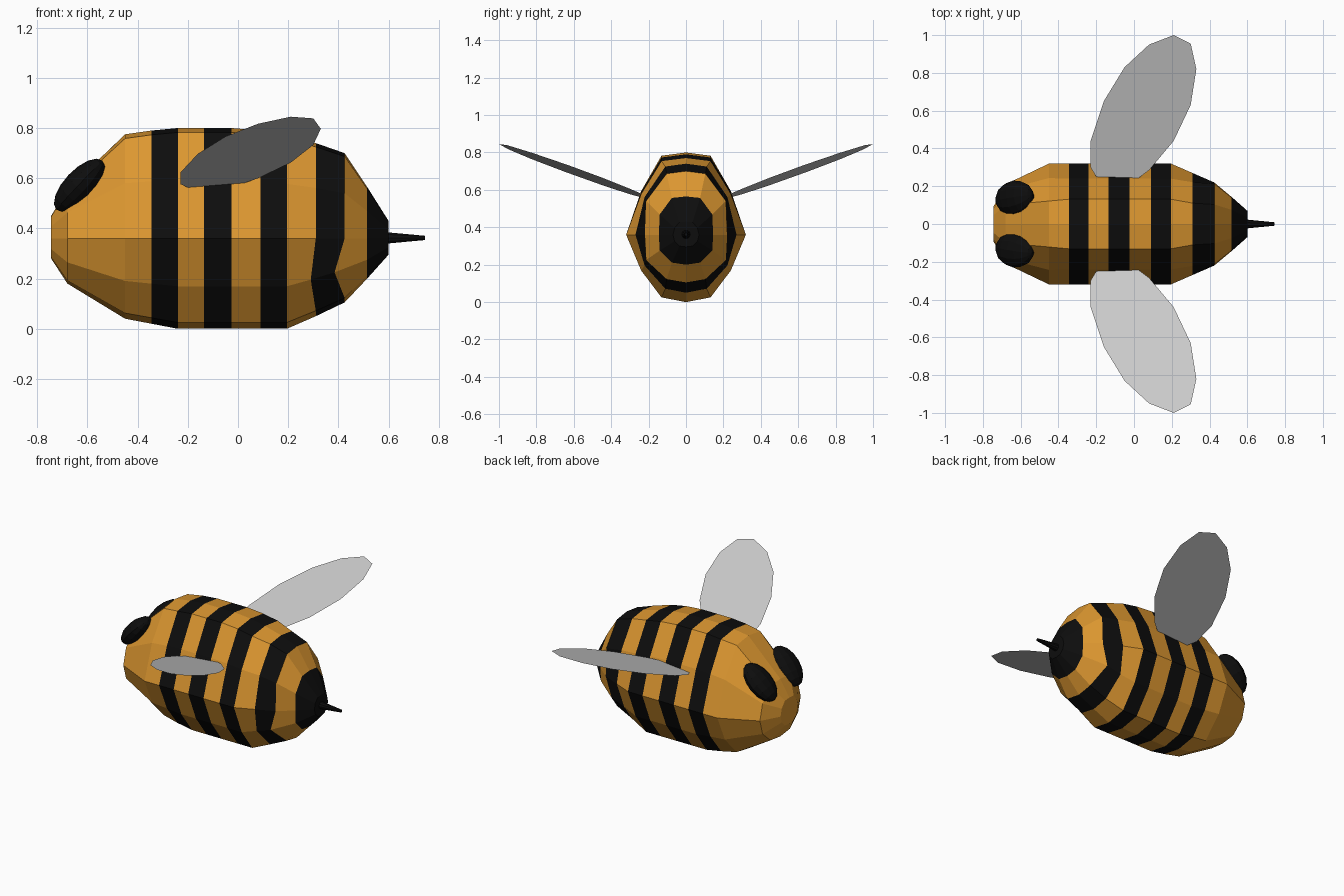
import bpy, bmesh, math
from mathutils import Matrix, Vector

if "Cube" in bpy.data.objects:
    bpy.data.objects.remove(bpy.data.objects["Cube"])

def material(name, col):
    m = bpy.data.materials.new(name)
    m.diffuse_color = (*col, 1)
    m.use_nodes = True
    m.node_tree.nodes["Principled BSDF"].inputs["Base Color"].default_value = m.diffuse_color
    return m

orange = material("orange", (0.72, 0.31, 0.03))
black = material("black", (0.004, 0.004, 0.004))

def finish(name, bm, *mats):
    me = bpy.data.meshes.new(name)
    bm.to_mesh(me)
    bm.free()
    for m in mats:
        me.materials.append(m)
    ob = bpy.data.objects.new(name, me)
    bpy.context.collection.objects.link(ob)
    return ob

# Body: 12-sided rings lofted along x
# x, half width, bottom z, top z, upper width share, shoulder width share, lower x shift
MID = 0.36
RINGS = [
    (-0.745, 0.09, 0.28, 0.45, 0.50, 0.87, 0),
    (-0.68, 0.21, 0.18, 0.555, 0.48, 0.87, 0),
    (-0.45, 0.32, 0.04, 0.775, 0.38, 0.76, 0),
    (-0.345, 0.32, 0.02, 0.79, 0.41, 0.75, 0),
    (-0.24, 0.32, 0.0, 0.80, 0.41, 0.75, 0),
    (-0.135, 0.32, 0.0, 0.80, 0.41, 0.75, 0),
    (-0.025, 0.32, 0.0, 0.80, 0.41, 0.75, 0),
    (0.09, 0.32, 0.0, 0.79, 0.41, 0.75, 0),
    (0.195, 0.32, 0.0, 0.77, 0.41, 0.75, 0),
    (0.31, 0.27, 0.05, 0.74, 0.41, 0.82, -0.02),
    (0.425, 0.22, 0.105, 0.70, 0.47, 0.97, -0.04),
    (0.515, 0.145, 0.20, 0.565, 0.52, 0.97, 0),
    (0.60, 0.07, 0.295, 0.43, 0.50, 0.87, 0),
]
bm = bmesh.new()
loops = []
for x, w, zb, zt, a, b, dx in RINGS:
    half = [(0, 1), (a, 0.96), (b, 0.53), (1, 0), (b, -0.53), (a, -0.93), (0, -1)]
    section = half + [(-p, q) for p, q in half[-2:0:-1]]
    loop = []
    for p, q in section:
        z = MID + q * ((zt - MID) if q > 0 else (MID - zb))
        loop.append(bm.verts.new((x + (dx if q == -0.53 else 0), p * w, z)))
    loops.append(loop)
for i in range(len(loops) - 1):
    for j in range(12):
        k = (j + 1) % 12
        f = bm.faces.new((loops[i][j], loops[i][k], loops[i + 1][k], loops[i + 1][j]))
        f.material_index = 1 if i >= 3 and i % 2 else 0
bm.faces.new(loops[0])
bm.faces.new(loops[-1]).material_index = 1
bmesh.ops.recalc_face_normals(bm, faces=bm.faces)
finish("striped_body", bm, orange, black)

# Stinger
bm = bmesh.new()
bmesh.ops.create_cone(bm, cap_ends=True, segments=10, radius1=0.025, radius2=0.009, depth=0.165,
                      matrix=Matrix.Translation((0.6625, 0, 0.362)) @ Matrix.Rotation(math.pi / 2, 4, 'Y'))
finish("stinger", bm, black)

# Wing outline seen from above, lying on a tilted plane
WING = [(-0.12, 0.21), (-0.2, 0.25), (-0.23, 0.30), (-0.23, 0.44), (-0.16, 0.65), (-0.05, 0.83),
        (0.08, 0.95), (0.21, 1.0), (0.30, 0.955), (0.33, 0.82), (0.30, 0.63), (0.21, 0.44),
        (0.08, 0.285), (0.02, 0.24)]
for side, s in (("left", 1), ("right", -1)):
    bm = bmesh.new()
    pts = [bm.verts.new((x, s * y, 0.59 + 0.327 * (y - 0.25) + 0.09 * (x - 0.1))) for x, y in WING]
    f = bm.faces.new(pts)
    f.normal_update()
    if f.normal.z < 0:
        f.normal_flip()
    finish(side + "_wing", bm)

    # Eye: flattened ellipsoid lying on the sloped brow
    along = Vector((0.68, s * 0.12, 0.72)).normalized()
    across = Vector((-0.12, s * 1.0, -0.08))
    across = (across - across.dot(along) * along).normalized()
    normal = across.cross(along)
    rot = Matrix((across, normal, along)).transposed().to_4x4()
    bm = bmesh.new()
    bmesh.ops.create_uvsphere(bm, u_segments=12, v_segments=8, radius=1,
                              matrix=Matrix.Translation((-0.632, s * 0.138, 0.572)) @ rot
                              @ Matrix.Diagonal((0.092, 0.06, 0.135, 1)))
    bmesh.ops.recalc_face_normals(bm, faces=bm.faces)
    finish(side + "_eye", bm, black)
